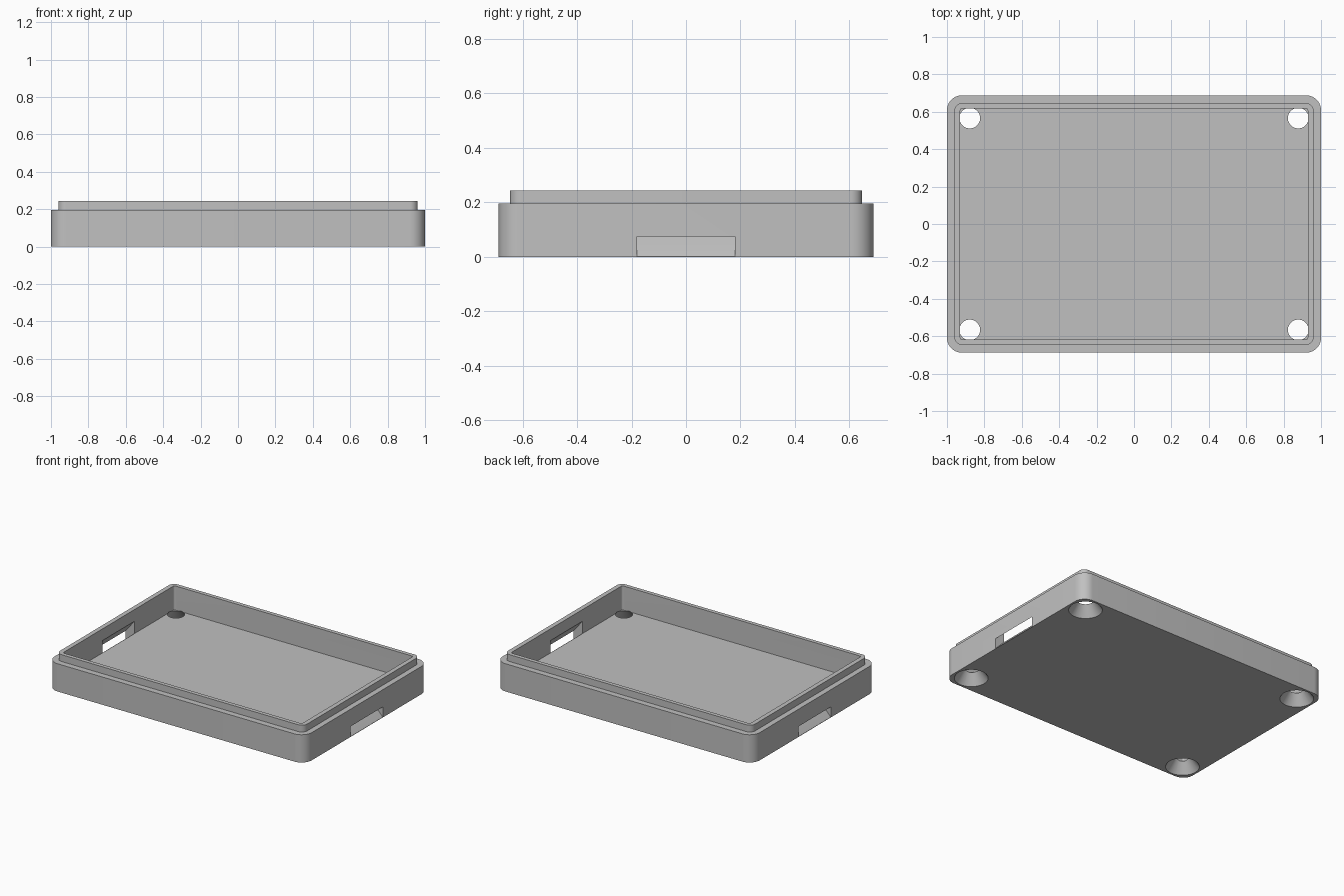
import bpy, bmesh
from math import sin, cos, pi

cube = bpy.data.objects.get("Cube")
if cube:
    bpy.data.objects.remove(cube, do_unlink=True)

grey = bpy.data.materials.new("plain grey")
grey.use_nodes = True
colour = (0.53, 0.53, 0.53, 1)
grey.diffuse_color = colour
grey.node_tree.nodes["Principled BSDF"].inputs["Base Color"].default_value = colour

FLOOR, SHOULDER, TOP = 0.074, 0.195, 0.243


def make_object(name, bm):
    bmesh.ops.recalc_face_normals(bm, faces=bm.faces[:])
    mesh = bpy.data.meshes.new(name)
    bm.to_mesh(mesh)
    bm.free()
    mesh.materials.append(grey)
    obj = bpy.data.objects.new(name, mesh)
    bpy.context.collection.objects.link(obj)
    return obj


def rounded_loop(bm, hx, hy, r, z, steps=10):
    """Ring of vertices around a rounded rectangle."""
    ring = []
    for i, (sx, sy) in enumerate([(1, 1), (-1, 1), (-1, -1), (1, -1)]):
        for k in range(steps + 1):
            a = (i + k / steps) * pi / 2
            ring.append(bm.verts.new((sx * (hx - r) + r * cos(a),
                                      sy * (hy - r) + r * sin(a), z)))
    return ring


def tray():
    """Outer wall, stepped lip, inner wall and floor as stacked rings."""
    bm = bmesh.new()
    outer, lip, cavity = (1, 0.688, 0.08), (0.961, 0.646, 0.042), (0.929, 0.618, 0.012)
    levels = [(outer, 0), (outer, SHOULDER), (lip, SHOULDER),
              (lip, TOP), (cavity, TOP), (cavity, FLOOR)]
    rings = [rounded_loop(bm, *size, z) for size, z in levels]
    for a, b in zip(rings, rings[1:]):
        for i in range(len(a)):
            j = (i + 1) % len(a)
            bm.faces.new((a[i], a[j], b[j], b[i]))
    bm.faces.new(rings[0])
    bm.faces.new(rings[-1])
    return make_object("tray", bm)


def hole_cutter(x, y):
    """Tapered corner hole, wide at the underside."""
    bm = bmesh.new()
    bmesh.ops.create_cone(bm, cap_ends=True, segments=48,
                          radius1=0.115, radius2=0.048, depth=FLOOR + 0.02)
    bmesh.ops.translate(bm, verts=bm.verts[:], vec=(x, y, FLOOR / 2))
    return make_object("hole_cutter", bm)


def slot_cutter(side):
    """Slot that ramps up from the outer bottom edge to the floor."""
    bm = bmesh.new()
    profile = [(1.03, -0.03), (1, 0.002), (0.93, 0.0745), (0.92, 0.082),
               (0.92, 0.172), (1, 0.074), (1.03, 0.074)]
    ends = [[bm.verts.new((side * x, y, z)) for x, z in profile] for y in (-0.18, 0.18)]
    for end in ends:
        bm.faces.new(end)
    a, b = ends
    for i in range(len(a)):
        j = (i + 1) % len(a)
        bm.faces.new((a[i], a[j], b[j], b[i]))
    return make_object("slot_cutter", bm)


body = tray()
cutters = [hole_cutter(x, y) for x in (-0.878, 0.878) for y in (-0.566, 0.566)]
cutters += [slot_cutter(side) for side in (-1, 1)]

bpy.ops.object.select_all(action="DESELECT")
bpy.context.view_layer.objects.active = body
body.select_set(True)

# Cut the holes and slots, then remove the cutters
for cutter in cutters:
    cutter.hide_render = True
    mod = body.modifiers.new("cut", "BOOLEAN")
    mod.operation = "DIFFERENCE"
    mod.solver = "EXACT"
    mod.object = cutter
    bpy.ops.object.modifier_apply(modifier=mod.name)
    bpy.data.objects.remove(cutter, do_unlink=True)

bpy.ops.object.shade_smooth_by_angle(angle=pi / 6)
